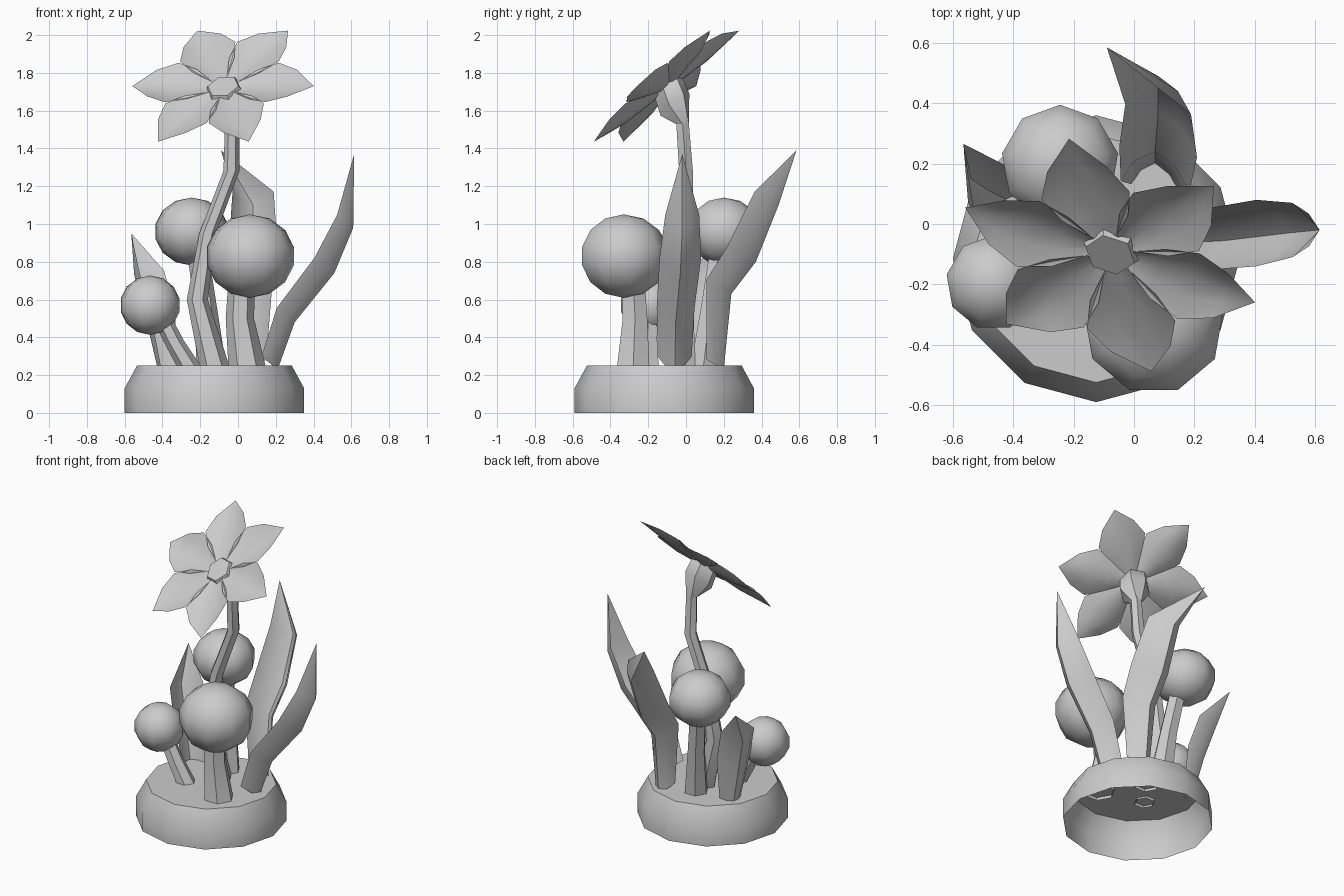
import bpy, bmesh, math
from mathutils import Vector as V

if "Cube" in bpy.data.objects:
    bpy.data.objects.remove(bpy.data.objects["Cube"])

grey = bpy.data.materials.new("soft_grey")
grey.diffuse_color = (0.6, 0.6, 0.6, 1)
grey.use_nodes = True
grey.node_tree.nodes["Principled BSDF"].inputs["Base Color"].default_value = grey.diffuse_color


def finish(name, bm, angle=50):
    me = bpy.data.meshes.new(name)
    bm.to_mesh(me)
    bm.free()
    ob = bpy.data.objects.new(name, me)
    bpy.context.collection.objects.link(ob)
    me.materials.append(grey)
    bpy.ops.object.select_all(action='DESELECT')
    ob.select_set(True)
    bpy.context.view_layer.objects.active = ob
    bpy.ops.object.shade_smooth_by_angle(angle=math.radians(angle))
    return ob


def skin(bm, rows, closed):
    """Join rows of points with quads."""
    vs = [[bm.verts.new(p) for p in r] for r in rows]
    n = len(vs[0])
    for a, b in zip(vs, vs[1:]):
        for i in range(n if closed else n - 1):
            j = (i + 1) % n
            bm.faces.new((a[i], a[j], b[j], b[i]))
    return vs


def ring(c, r, n, a=V((1, 0, 0)), b=V((0, 1, 0)), start=0):
    return [V(c) + r * (math.cos(start + 2 * math.pi * i / n) * a
                        + math.sin(start + 2 * math.pi * i / n) * b) for i in range(n)]


def tube(name, path, n=6):
    """Stem from (x, y, z, radius) points."""
    bm = bmesh.new()
    skin(bm, [ring(p[:3], p[3], n) for p in path], True)
    finish(name, bm)


def ball(name, c, r, sz=1.0):
    bm = bmesh.new()
    bmesh.ops.create_uvsphere(bm, u_segments=9, v_segments=7, radius=1)
    for v in bm.verts:
        v.co = V(c) + V((v.co.x * r, v.co.y * r, v.co.z * r * sz))
    finish(name, bm, 60)


def leaf(name, spine, widths, side, fold):
    """Channel-shaped blade: edges lie to both sides and fold inwards."""
    bm = bmesh.new()
    side, rows = V(side).normalized(), []
    for p, w in zip(spine, widths):
        rows.append([V(p) + side * w * t + V(fold) * w * t * t
                     for t in (-1, -0.6, 0, 0.6, 1)])
    skin(bm, rows, False)
    bmesh.ops.remove_doubles(bm, verts=bm.verts, dist=1e-4)
    finish(name, bm)


# pot: open underneath, bevelled shoulder, flat top
bm = bmesh.new()
pc = V((-0.125, -0.115, 0))
rows = skin(bm, [ring(pc + V((0, 0, z)), r, 12)
                 for z, r in ((0, 0.475), (0.13, 0.475), (0.25, 0.41))], True)
bm.faces.new(rows[-1])
finish("pot", bm, 40)

# flower stem and round bud stems
tube("flower_stem", [(-0.12, -0.02, 0.23, 0.08), (-0.215, -0.01, 0.6, 0.056),
                     (-0.16, 0.0, 0.95, 0.045), (-0.035, 0.0, 1.28, 0.042),
                     (-0.03, -0.02, 1.56, 0.038)])
tube("front_bud_stem", [(0.05, -0.28, 0.23, 0.1), (0.01, -0.27, 0.5, 0.075),
                        (0.02, -0.28, 0.72, 0.07)])
tube("back_bud_stem", [(-0.14, 0.09, 0.23, 0.08), (-0.17, 0.13, 0.55, 0.06),
                       (-0.22, 0.18, 0.9, 0.055)])
tube("left_bud_stem", [(-0.25, -0.2, 0.23, 0.065), (-0.34, -0.2, 0.38, 0.055),
                       (-0.41, -0.2, 0.52, 0.05)])
ball("front_bud", (0.065, -0.33, 0.83), 0.24, 0.92)
ball("back_bud", (-0.245, 0.2, 0.96), 0.2, 0.9)
ball("left_bud", (-0.465, -0.195, 0.57), 0.162, 0.97)

# leaves
leaf("right_leaf",
     [(0.21, -0.06, 0.23), (0.30, -0.055, 0.48), (0.51, -0.03, 0.74),
      (0.61, -0.02, 0.98), (0.615, -0.02, 1.37)],
     [0.09, 0.1, 0.11, 0.09, 0], (0, 1, 0), (-0.95, 0, 0.75))
leaf("back_leaf",
     [(0.07, 0.2, 0.23), (0.07, 0.24, 0.63), (0.08, 0.37, 0.8),
      (0.08, 0.49, 1.1), (-0.09, 0.585, 1.39)],
     [0.08, 0.115, 0.13, 0.11, 0], (1, -0.15, 0), (0, -1.0, 0.65))
leaf("left_leaf",
     [(-0.42, 0.08, 0.23), (-0.48, 0.11, 0.5), (-0.54, 0.15, 0.72),
      (-0.565, 0.265, 0.95)],
     [0.07, 0.11, 0.11, 0], (0.6, 0.8, 0), (0.75, -0.55, 0.3))

# flower head: tilted frame
u = V((0.95, -0.31, 0)).normalized()
v = V((0.237, 0.70, 0.67)).normalized()
n = u.cross(v).normalized()
c = V((-0.075, -0.09, 1.715))

bm = bmesh.new()
for k in range(6):
    a = k * math.pi / 3
    d = u * math.cos(a) + v * math.sin(a)
    s = -u * math.sin(a) + v * math.cos(a)
    rows = []
    for r, w, h in ((0.07, 0.04, 0), (0.17, 0.115, 0.0), (0.28, 0.155, 0.0),
                    (0.39, 0.105, 0.01), (0.505, 0, 0.02)):
        rows.append([c + d * r + s * w * t + n * (h + 0.3 * w * t * t)
                     for t in (-1, -0.5, 0, 0.5, 1)])
    skin(bm, rows, False)
bmesh.ops.remove_doubles(bm, verts=bm.verts, dist=1e-4)
finish("petals", bm)

# flower centre and cup behind the petals
bm = bmesh.new()
rows = skin(bm, [ring((-0.03, -0.02, 1.53), 0.04, 6),
                 ring(c.lerp(V((-0.03, -0.02, 1.53)), 0.45) , 0.1, 6, u, v),
                 ring(c, 0.095, 6, u, v),
                 ring(c + n * 0.02, 0.085, 6, u, v)], True)
bm.faces.new(rows[-1])
finish("flower_cup", bm, 40)
